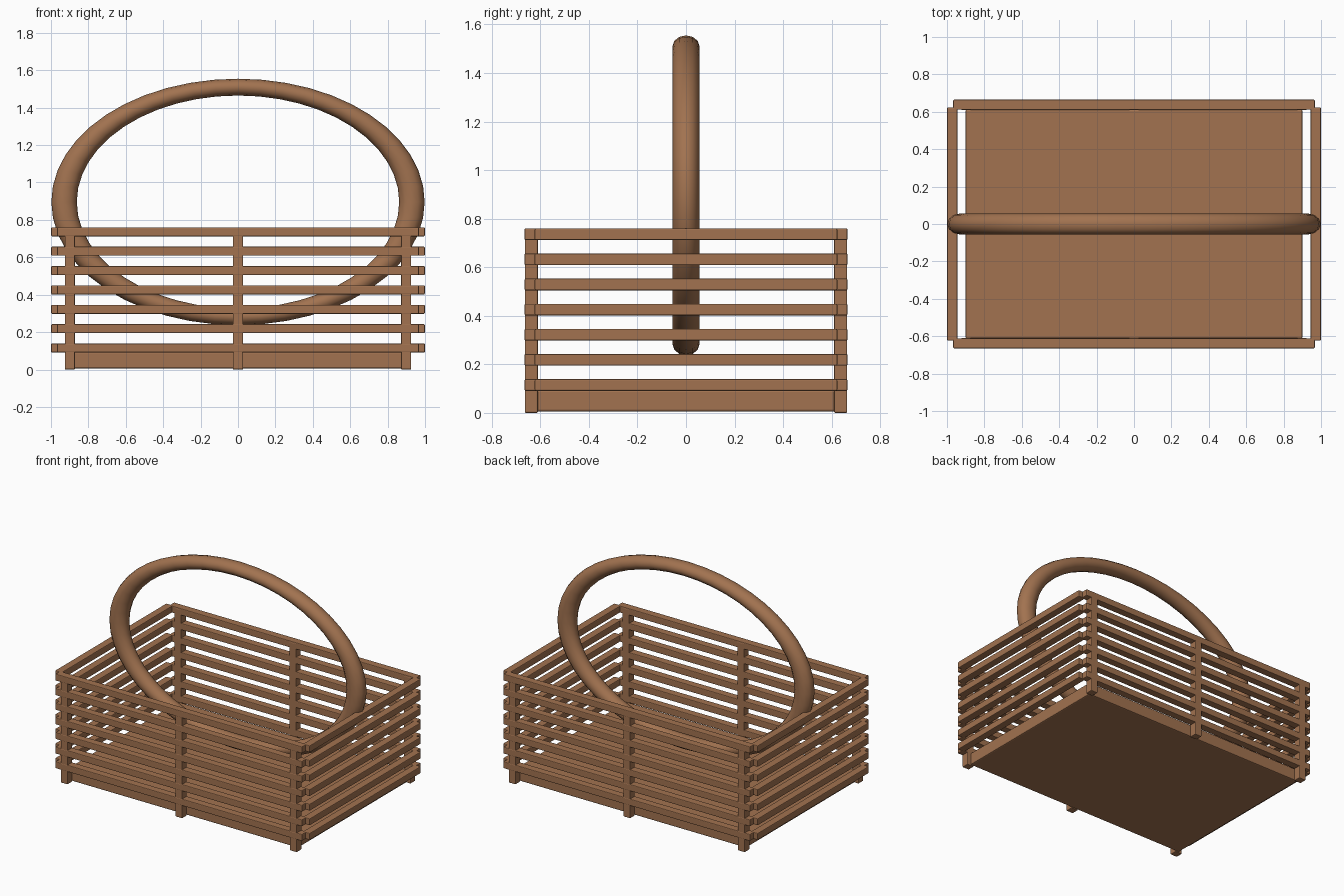
import bpy
import math

if "Cube" in bpy.data.objects:
    bpy.data.objects.remove(bpy.data.objects["Cube"])

wood = bpy.data.materials.new("warm_wood")
wood.diffuse_color = (0.36, 0.17, 0.08, 1)
wood.use_nodes = True
wood.node_tree.nodes["Principled BSDF"].inputs["Base Color"].default_value = wood.diffuse_color


def bar(name, center, size, bevel=0.005):
    """Box with slightly softened edges."""
    bpy.ops.mesh.primitive_cube_add(size=1, location=center)
    ob = bpy.context.object
    ob.name = name
    ob.scale = size
    bpy.ops.object.transform_apply(location=False, rotation=False, scale=True)
    mod = ob.modifiers.new("soft_edges", 'BEVEL')
    mod.width = bevel
    mod.segments = 2
    ob.data.materials.append(wood)
    return ob


# Solid floor panel
bar("floor_panel", (0, 0, 0.0495), (1.80, 1.226, 0.089), 0.008)

for side, label in ((-1, "front"), (1, "back")):
    # Upright posts along the long walls
    for x, place in ((-0.899, "left"), (0, "middle"), (0.899, "right")):
        bar(f"{label}_{place}_post", (x, side * 0.637, 0.377), (0.054, 0.054, 0.754))

# Seven rows of slats on all four walls
for i in range(7):
    z = 0.115 + i * 0.1035
    for side, label in ((-1, "front"), (1, "back")):
        bar(f"{label}_slat_{i + 1}", (0, side * 0.638, z), (1.934, 0.054, 0.048))
    for side, label in ((-1, "left"), (1, "right")):
        bar(f"{label}_slat_{i + 1}", (side * 0.972, 0, z), (0.054, 1.246, 0.048))

# Oval hoop handle
bpy.ops.mesh.primitive_torus_add(major_radius=0.93, minor_radius=0.068,
                                 major_segments=48, minor_segments=12,
                                 location=(0, 0, 0.896),
                                 rotation=(math.pi / 2, 0, 0))
hoop = bpy.context.object
hoop.name = "hoop_handle"
hoop.scale = (1, 0.66, 0.82)  # local y is world z, local z is world depth
bpy.ops.object.transform_apply(location=False, rotation=True, scale=True)
hoop.data.materials.append(wood)
bpy.ops.object.shade_smooth_by_angle(angle=math.radians(40))
